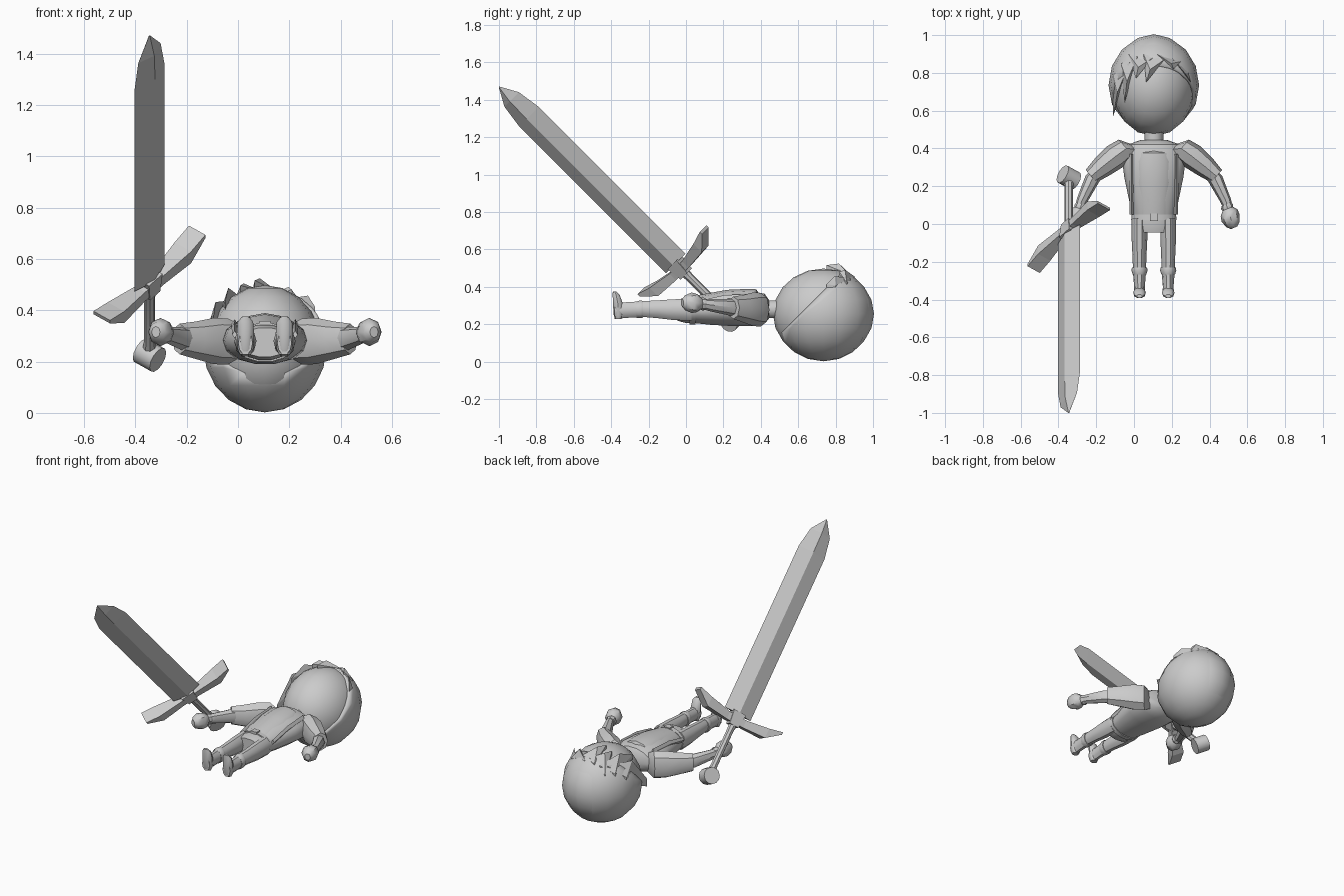
import bpy, bmesh, math
from mathutils import Vector

cube = bpy.data.objects.get("Cube")
if cube:
    bpy.data.objects.remove(cube)

grey = bpy.data.materials.new("plain grey")
grey.use_nodes = True
grey.diffuse_color = (0.6, 0.6, 0.6, 1)
grey.node_tree.nodes["Principled BSDF"].inputs["Base Color"].default_value = (0.6, 0.6, 0.6, 1)

CX = 0.105          # body centre line
X, Y, Z = Vector((1, 0, 0)), Vector((0, 1, 0)), Vector((0, 0, 1))


def finish(bm, name, angle=40):
    bmesh.ops.recalc_face_normals(bm, faces=bm.faces)
    mesh = bpy.data.meshes.new(name)
    bm.to_mesh(mesh)
    bm.free()
    mesh.materials.append(grey)
    ob = bpy.data.objects.new(name, mesh)
    bpy.context.collection.objects.link(ob)
    bpy.ops.object.select_all(action='DESELECT')
    ob.select_set(True)
    bpy.context.view_layer.objects.active = ob
    if angle:
        bpy.ops.object.shade_smooth_by_angle(angle=math.radians(angle))
    return ob


def loft(name, stations, u=X, v=Z, n=10, angle=40, turn=0.0):
    """Skin rings; each station is (centre, half size along u, half size along v)."""
    bm = bmesh.new()
    rings = []
    for c, ru, rv in stations:
        ring = []
        for i in range(n):
            a = math.tau * (i + turn) / n
            ring.append(bm.verts.new(Vector(c) + u * ru * math.cos(a) + v * rv * math.sin(a)))
        rings.append(ring)
    for a, b in zip(rings, rings[1:]):
        for i in range(n):
            j = (i + 1) % n
            bm.faces.new((a[i], a[j], b[j], b[i]))
    bm.faces.new(rings[0])
    bm.faces.new(rings[-1])
    return finish(bm, name, angle)


def along_y(name, rows, x=CX, **kw):
    return loft(name, [((x, y, z), rx, rz) for y, z, rx, rz in rows], **kw)


def ellipsoid(centre, size, seg=16, rings=10):
    bm = bmesh.new()
    bmesh.ops.create_uvsphere(bm, u_segments=seg, v_segments=rings, radius=1)
    for vert in bm.verts:
        vert.co = Vector(c + s * p for c, s, p in zip(centre, size, vert.co))
    return bm


# Torso, vest, belt and hips
along_y("torso", [(.445, .28, .07, .05), (.42, .285, .14, .08), (.36, .283, .17, .095),
                  (.25, .283, .157, .095), (.13, .28, .132, .085), (.04, .275, .112, .07)], n=14)
along_y("vest", [(.39, .315, .06, .05), (.375, .312, .10, .075), (.33, .305, .12, .084),
                 (.22, .30, .12, .084), (.05, .28, .10, .073)], n=12)
along_y("hips", [(.06, .275, .11, .068), (.0, .275, .114, .07), (-.045, .275, .105, .058)], n=14)
along_y("belt", [(.05, .275, .118, .077), (.02, .275, .12, .077)], n=14)
along_y("buckle", [(.055, .347, .03, .016), (.015, .347, .03, .016)], n=4, turn=.5)
along_y("neck", [(.49, .28, .05, .05), (.42, .28, .05, .05)])

# Limbs, one set per side
for s, side in ((1, "left"), (-1, "right")):
    def p(x, y, z):
        return (CX + s * x, y, z)
    across = Vector((.66 * s, .75, 0))
    fore = Vector((.92 * s, .38, 0))
    lx = CX + s * .076
    along_y(side + "_leg", [(.03, .278, .042, .062), (-.07, .278, .042, .058),
                            (-.15, .28, .038, .05), (-.25, .282, .034, .043)], x=lx)
    along_y(side + "_boot_cuff", [(-.23, .28, .04, .047), (-.245, .28, .043, .05),
                                  (-.268, .278, .036, .045)], x=lx)
    along_y(side + "_boot", [(-.25, .28, .035, .044), (-.335, .275, .028, .044),
                             (-.36, .275, .031, .05), (-.383, .272, .028, .045)], x=lx)
    # Foot points upwards from the heel
    loft(side + "_foot", [((lx, -.362, .228), .022, .018), ((lx, -.36, .25), .031, .028),
                          ((lx, -.364, .31), .034, .028), ((lx, -.373, .355), .03, .02),
                          ((lx, -.382, .375), .014, .01)], X, Y)
    loft(side + "_sleeve", [(p(.09, .395, .28), .035, .06), (p(.145, .40, .278), .062, .09),
                            (p(.20, .36, .28), .07, .09), (p(.27, .305, .283), .06, .073),
                            (p(.332, .253, .288), .044, .06)], across, Z, 8)
    loft(side + "_forearm", [(p(.27, .30, .283), .035, .045), (p(.325, .24, .29), .04, .045),
                             (p(.38, .125, .303), .029, .033), (p(.395, .085, .308), .024, .026)], fore, Z, 8)
    loft(side + "_cuff", [(p(.383, .105, .308), .028, .03), (p(.388, .09, .308), .034, .036),
                          (p(.394, .075, .31), .028, .03)], fore, Z, 8)
    loft(side + "_hand", [(p(.39, .085, .31), .025, .028), (p(.398, .06, .313), .048, .048),
                          (p(.407, .03, .315), .052, .055), (p(.42, -.005, .315), .036, .04),
                          (p(.425, -.02, .315), .018, .022)], fore, Z, 8)
    along_y(side + "_jacket_edge", [(.37, .345, .012, .02), (.20, .335, .012, .02), (.05, .305, .01, .015)],
            x=CX + s * .118, n=4)

# Head: a round face set inside a hair shell cut off at a slant
HEAD, FACE, HAIR = (CX, .735, .255), (.222, .27, .243), (.24, .265, .253)
finish(ellipsoid(HEAD, FACE), "head", 60)
bm = ellipsoid(HEAD, HAIR)
bmesh.ops.bisect_plane(bm, geom=bm.verts[:] + bm.edges[:] + bm.faces[:], dist=.0001,
                       plane_co=(CX, .6, .245), plane_no=(0, -1, 1), clear_outer=True)
hair = finish(bm, "hair", 40)
shell = hair.modifiers.new("thickness", 'SOLIDIFY')
shell.thickness = .02


def on_head(x, y, lift):
    """Point on the upper half of the head at the given x and y."""
    q = 1 - ((x - HEAD[0]) / HAIR[0]) ** 2 - ((y - HEAD[1]) / HAIR[1]) ** 2
    return Vector((x, y, HEAD[2] + HAIR[2] * math.sqrt(max(q, 0)) + lift))


# Fringe locks: a wide root tapering to a bent tip
locks = [((-.03, .90), (.10, .88), (.01, .77)), ((.05, .90), (.16, .87), (.065, .75)),
         ((.12, .90), (.25, .86), (.21, .82)), ((-.07, .85), (.02, .89), (-.05, .64)),
         ((-.11, .79), (-.02, .86), (-.11, .57)), ((.20, .88), (.29, .80), (.30, .75))]
for k, (a, b, tip) in enumerate(locks):
    bm = bmesh.new()
    mid = [(a[i] + b[i]) / 2 * .5 + tip[i] * .5 for i in (0, 1)]
    top = [bm.verts.new(on_head(x, y, h)) for (x, y), h in
           ((a, .004), (b, .004), (mid, .03), (tip, .012))]
    low = [bm.verts.new(on_head(x, y, -.04)) for x, y in (a, b, tip)]
    A, B, M, T = top
    la, lb, lt = low
    for f in ((A, B, M), (B, T, M), (T, A, M), (A, la, lb, B), (B, lb, lt, T), (T, lt, la, A), (la, lt, lb)):
        bm.faces.new(f)
    finish(bm, f"fringe_lock_{k + 1}", 0)

# Sword: d runs to the tip, w along the cross guard, t through the thickness
d = Vector((0, -1, 1)).normalized()
n45 = Vector((0, 1, 1)).normalized()
w = X * .62 + n45 * .785
t = X * .785 - n45 * .62
ROOT = Vector((-.345, .235, .235))


def sword(s, side=0):
    return ROOT + d * s + w * side


loft("blade", [(sword(.41), .094, .028), (sword(1.52), .094, .028),
               (sword(1.65), .07, .024), (sword(1.747), .002, .002)], w, t, 4, 0)
loft("grip", [(sword(0), .03, .03), (sword(.06), .022, .022), (sword(.30), .022, .022),
              (sword(.37), .03, .03)], w, t, 8)
loft("pommel", [(sword(-.015) - t * .042, .052, .052), (sword(-.015) + t * .042, .052, .052)], w, d, 12)
loft("guard_block", [(sword(.33), .045, .04), (sword(.42), .06, .045)], w, t, 4, 0, .5)
loft("cross_guard", [(sword(.43, -.30), .058, .012), (sword(.385, -.21), .058, .045),
                     (sword(.37, -.06), .036, .035), (sword(.37, .06), .036, .035),
                     (sword(.385, .21), .058, .045), (sword(.43, .30), .058, .012)], t, d, 4, 0, .5)
